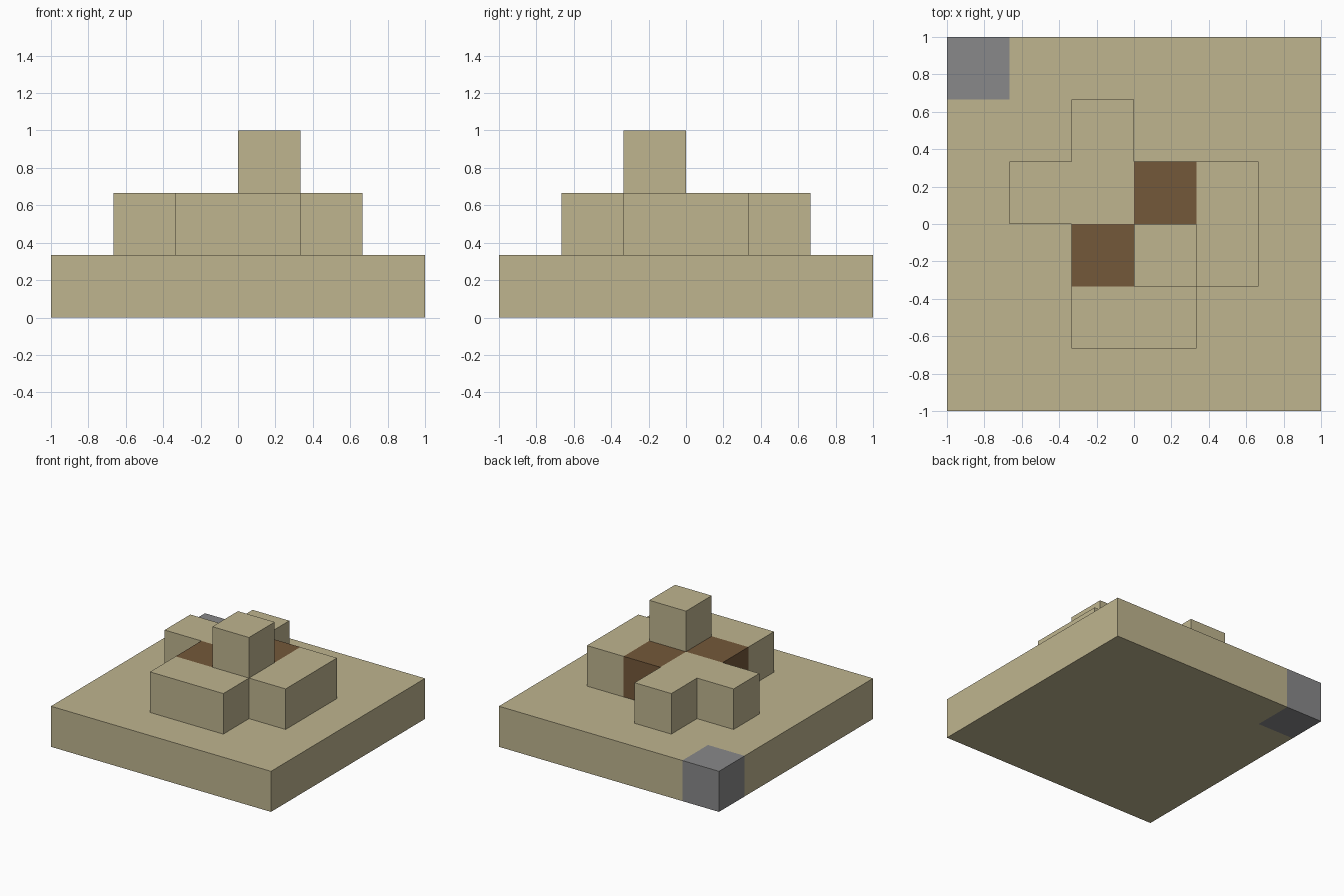
import bpy
import bmesh
import math
from mathutils import Vector

cube = bpy.data.objects.get("Cube")
if cube:
    bpy.data.objects.remove(cube, do_unlink=True)

CELL = 1 / 3  # everything sits on a grid of equal blocks


def make_material(name, rgb):
    mat = bpy.data.materials.new(name)
    mat.use_nodes = True
    mat.diffuse_color = (*rgb, 1)
    mat.node_tree.nodes["Principled BSDF"].inputs["Base Color"].default_value = (*rgb, 1)
    return mat


sandstone = make_material("sandstone", (0.52, 0.46, 0.275))
soil = make_material("brown soil", (0.175, 0.098, 0.042))
stone = make_material("grey stone", (0.25, 0.25, 0.255))


def block(x0, x1, y0, y1, z):
    """Grid cells of one layer, end values excluded."""
    return {(x, y, z) for x in range(x0, x1) for y in range(y0, y1)}


# Parts as sets of grid cells
corner = {(-3, 2, 0)}
parts = {
    "base_slab": (block(-3, 3, -3, 3, 0) - corner, sandstone),
    "corner_stone": (corner, stone),
    "front_step": (block(-1, 1, -2, -1, 1), sandstone),
    "side_step": (block(1, 2, -1, 1, 1), sandstone),
    "back_step": (block(-1, 0, 0, 2, 1) | block(-2, -1, 0, 1, 1), sandstone),
    "front_soil": ({(-1, -1, 1)}, soil),
    "back_soil": ({(0, 0, 1)}, soil),
    "top_pillar": (block(0, 1, -1, 0, 1) | block(0, 1, -1, 0, 2), sandstone),
}
filled = set().union(*(cells for cells, _ in parts.values()))


def build_part(name, cells, mat):
    """Make the outer shell of a part, leaving out faces against other blocks."""
    bm = bmesh.new()
    for cell in sorted(cells):
        centre = Vector(cell) + Vector((0.5, 0.5, 0.5))
        for axis in range(3):
            for sign in (-1, 1):
                step = [0, 0, 0]
                step[axis] = sign
                if tuple(c + s for c, s in zip(cell, step)) in filled:
                    continue
                normal = Vector(step)
                u = Vector([float(i == (axis + 1) % 3) for i in range(3)])
                v = normal.cross(u)
                middle = centre + normal / 2
                ring = [middle + (u * a + v * b) / 2
                        for a, b in ((-1, -1), (1, -1), (1, 1), (-1, 1))]
                bm.faces.new([bm.verts.new(p * CELL) for p in ring])
    bmesh.ops.remove_doubles(bm, verts=bm.verts, dist=0.001)
    bmesh.ops.dissolve_limit(bm, angle_limit=math.radians(1),
                             verts=bm.verts, edges=bm.edges)
    mesh = bpy.data.meshes.new(name)
    bm.to_mesh(mesh)
    bm.free()
    mesh.materials.append(mat)
    bpy.context.collection.objects.link(bpy.data.objects.new(name, mesh))


for part_name, (part_cells, part_mat) in parts.items():
    build_part(part_name, part_cells, part_mat)
